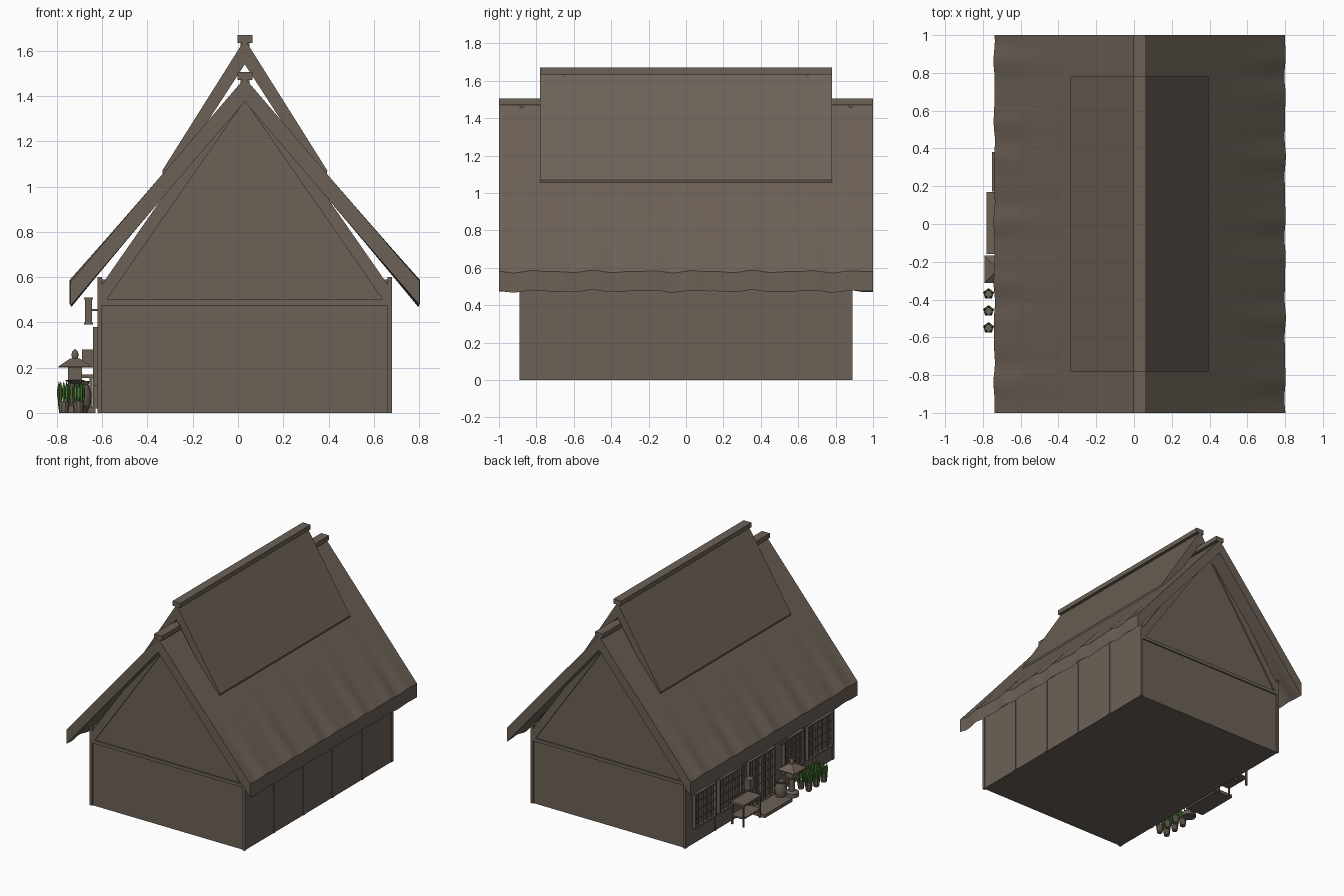
import bpy, bmesh, math
from mathutils import Matrix

if "Cube" in bpy.data.objects:
    bpy.data.objects.remove(bpy.data.objects["Cube"])

CX = 0.03  # ridge line of the house


def material(name, rgb):
    m = bpy.data.materials.new(name)
    m.diffuse_color = (*rgb, 1)
    m.use_nodes = True
    m.node_tree.nodes["Principled BSDF"].inputs["Base Color"].default_value = m.diffuse_color
    return m


BROWN = material("weathered brown", (0.15, 0.12, 0.095))
GREEN = material("leaf green", (0.075, 0.21, 0.04))


def finish(name, bm, mat=BROWN, smooth=False):
    bmesh.ops.recalc_face_normals(bm, faces=bm.faces)
    me = bpy.data.meshes.new(name)
    bm.to_mesh(me)
    bm.free()
    me.materials.append(mat)
    ob = bpy.data.objects.new(name, me)
    bpy.context.collection.objects.link(ob)
    if smooth:
        bpy.ops.object.select_all(action='DESELECT')
        ob.select_set(True)
        bpy.context.view_layer.objects.active = ob
        bpy.ops.object.shade_smooth_by_angle(angle=math.radians(35))
    return ob


def add_box(bm, x0, x1, y0, y1, z0, z1):
    m = Matrix.Translation(((x0 + x1) / 2, (y0 + y1) / 2, (z0 + z1) / 2)) \
        @ Matrix.Diagonal((x1 - x0, y1 - y0, z1 - z0, 1))
    bmesh.ops.create_cube(bm, size=1, matrix=m)


def boxes(name, dims, mat=BROWN):
    bm = bmesh.new()
    for d in dims:
        add_box(bm, *d)
    return finish(name, bm, mat)


def sweep(name, profile, ys, warp=None, smooth=False):
    """Extrude a closed x/z profile along y; warp may shift each point."""
    bm = bmesh.new()
    rings = []
    for y in ys:
        pts = [warp(x, y, z) if warp else (x, y, z) for x, z in profile]
        rings.append([bm.verts.new(p) for p in pts])
    n = len(profile)
    for a, b in zip(rings, rings[1:]):
        for i in range(n):
            j = (i + 1) % n
            bm.faces.new((a[i], a[j], b[j], b[i]))
    bm.faces.new(rings[0])
    bm.faces.new(rings[-1])
    return finish(name, bm, smooth=smooth)


def lathe(name, x, y, profile, sides=12, mat=BROWN, turn=0.0, smooth=True):
    bm = bmesh.new()
    rings = []
    for r, z in profile:
        rings.append([bm.verts.new((x + r * math.cos(turn + math.tau * k / sides),
                                    y + r * math.sin(turn + math.tau * k / sides), z))
                      for k in range(sides)])
    for a, b in zip(rings, rings[1:]):
        for k in range(sides):
            l = (k + 1) % sides
            bm.faces.new((a[k], a[l], b[l], b[k]))
    bm.faces.new(rings[0])
    bm.faces.new(rings[-1])
    return finish(name, bm, mat, smooth)


# House body with loft gable
sweep("house_body", [(CX - .64, 0), (CX + .64, 0), (CX + .64, .52), (CX, 1.45), (CX - .64, .52)],
      (-.88, .88))

# Side walls rising to the eaves, posts, and gable beams
BAYS = (-.88, -.53, -.178, .173, .525, .88)
boxes("side_walls", [(CX - .645, CX - .61, -.88, .88, 0, .59), (CX + .61, CX + .645, -.88, .88, 0, .59)])
posts = []
for y in BAYS:
    for s in (-1, 1):
        xc = CX + s * .64
        posts.append((xc - .01, xc + .01, y - .01, y + .01, 0, .6))
boxes("wall_posts", posts)
boxes("gable_tie_beams", [(CX - .65, CX + .65, s * .883 - .007, s * .883 + .007, .475, .5) for s in (-1, 1)])
for s, nm in ((-1, "front"), (1, "back")):
    sweep(nm + "_rafters", [(CX - .65, .54), (CX, 1.475), (CX + .65, .54), (CX + .65, .5), (CX + .61, .5),
                            (CX, 1.38), (CX - .61, .5), (CX - .65, .5)], (s * .89, s * .875))

# Main thatch roof: shell with wavy eaves
STEPS = 8
half = [(.77 * k / STEPS, 1.48 - .9 * k / STEPS) for k in range(STEPS + 1)]
outer = [(CX - d, z) for d, z in reversed(half)] + [(CX + d, z) for d, z in half[1:]]
inner = [(x, z - .105) for x, z in reversed(outer)]


def eave_wave(x, y, z):
    f = max(0, (abs(x - CX) - .3) / .47) ** 2
    w = math.sin(y * 22 + (0 if x > CX else 1.5)) * .6 + math.sin(y * 37 + 1) * .4
    return (x + (1 if x > CX else -1) * f * .004 * w, y, z + f * .007 * w)


sweep("thatch_roof", outer + inner, [-1 + 2 * k / 96 for k in range(97)], eave_wave, True)

# Raised ridge thatch
sweep("ridge_thatch", [(CX - .365, 1.07), (CX, 1.65), (CX + .365, 1.07), (CX + .35, 1.0),
                       (CX, 1.54), (CX - .35, 1.0)], (-.78, .78))
boxes("ridge_beams", [(CX - .033, CX + .033, -.78, .78, 1.635, 1.67),
                      (CX - .033, CX + .033, -1, 1, 1.47, 1.505)])
boxes("ridge_pegs", [(CX - .02, CX + .02, y - .008, y + .008, z, z + .03)
                     for y, z in ((-.65, 1.615), (.65, 1.615), (-.88, 1.455), (.88, 1.455))])


# Lattice windows and sliding doors on the left side
def lattice(name, y0, y1, z0, z1, cols, rows):
    d = [(-.622, -.612, y0, y1, z0, z1)]
    t = .012
    for y in (y0, y1 - t):
        d.append((-.64, -.615, y, y + t, z0, z1))
    for z in (z0, z1 - t):
        d.append((-.64, -.615, y0, y1, z, z + t))
    for k in range(1, cols):
        y = y0 + (y1 - y0) * k / cols
        d.append((-.632, -.615, y - .004, y + .004, z0, z1))
    for k in range(1, rows):
        z = z0 + (z1 - z0) * k / rows
        d.append((-.632, -.615, y0, y1, z - .004, z + .004))
    boxes(name, d)


for i, (a, b) in enumerate(((.545, .80), (.235, .505), (-.51, -.27), (-.86, -.55))):
    lattice(f"lattice_window_{i + 1}", a, b, .12, .38, 5, 4)
lattice("sliding_door_left", 0, .155, .02, .38, 3, 5)
lattice("sliding_door_right", -.16, 0, .02, .38, 3, 5)

# Entrance step
boxes("entrance_step", [(-.78, -.63, -.16, .17, .0, .025)])

# Bench with lower shelf
legs = [(x, x + .012, y, y + .012, 0, .16) for x in (-.75, -.655) for y in (.175, .368)]
boxes("bench", legs + [(-.752, -.64, .172, .382, .155, .17), (-.75, -.643, .175, .38, .06, .07)])
# Small box and hanging lantern on the wall
boxes("wall_box", [(-.69, -.64, .16, .22, .2, .28), (-.66, -.62, .18, .2, .23, .25)])
boxes("hanging_lantern", [(-.675, -.645, -.25, -.18, .4, .5), (-.68, -.64, -.255, -.175, .39, .4),
                          (-.68, -.64, -.255, -.175, .5, .51), (-.645, -.615, -.22, -.21, .45, .46)])

# Water jar
lathe("water_jar", -.69, -.15, [(.025, 0), (.04, .04), (.043, .085), (.03, .125), (.035, .14), (.025, .14), (.022, .11)], 16)

# Stone lantern
LX, LY, Q = -.72, -.24, math.pi / 4
lathe("lantern_foot", LX, LY, [(.05, 0), (.05, .03), (.022, .04), (.022, .13), (.045, .145)], 12)
lathe("lantern_chamber", LX, LY, [(.045, .145), (.045, .2)], 4, turn=Q, smooth=False)
lathe("lantern_roof", LX, LY, [(.102, .2), (.102, .206), (.03, .24)], 4, turn=Q, smooth=False)
lathe("lantern_finial", LX, LY, [(.01, .235), (.016, .255), (.013, .27), (.002, .282)], 10)

# Potted plants in two rows
n = 0
for px in (-.77, -.705):
    for py in (-.37, -.46, -.55):
        n += 1
        lathe(f"plant_pot_{n}", px, py, [(.02, 0), (.026, .045), (.026, .052), (.02, .052), (.019, .045)], 10)
        for k in range(5):
            a = math.tau * k / 5 + .3
            lathe(f"plant_{n}_leaf_{k + 1}", px + .022 * math.cos(a), py + .022 * math.sin(a),
                  [(.003, .045), (.008, .075), (.008, .105), (.001, .138)], 6, GREEN)
